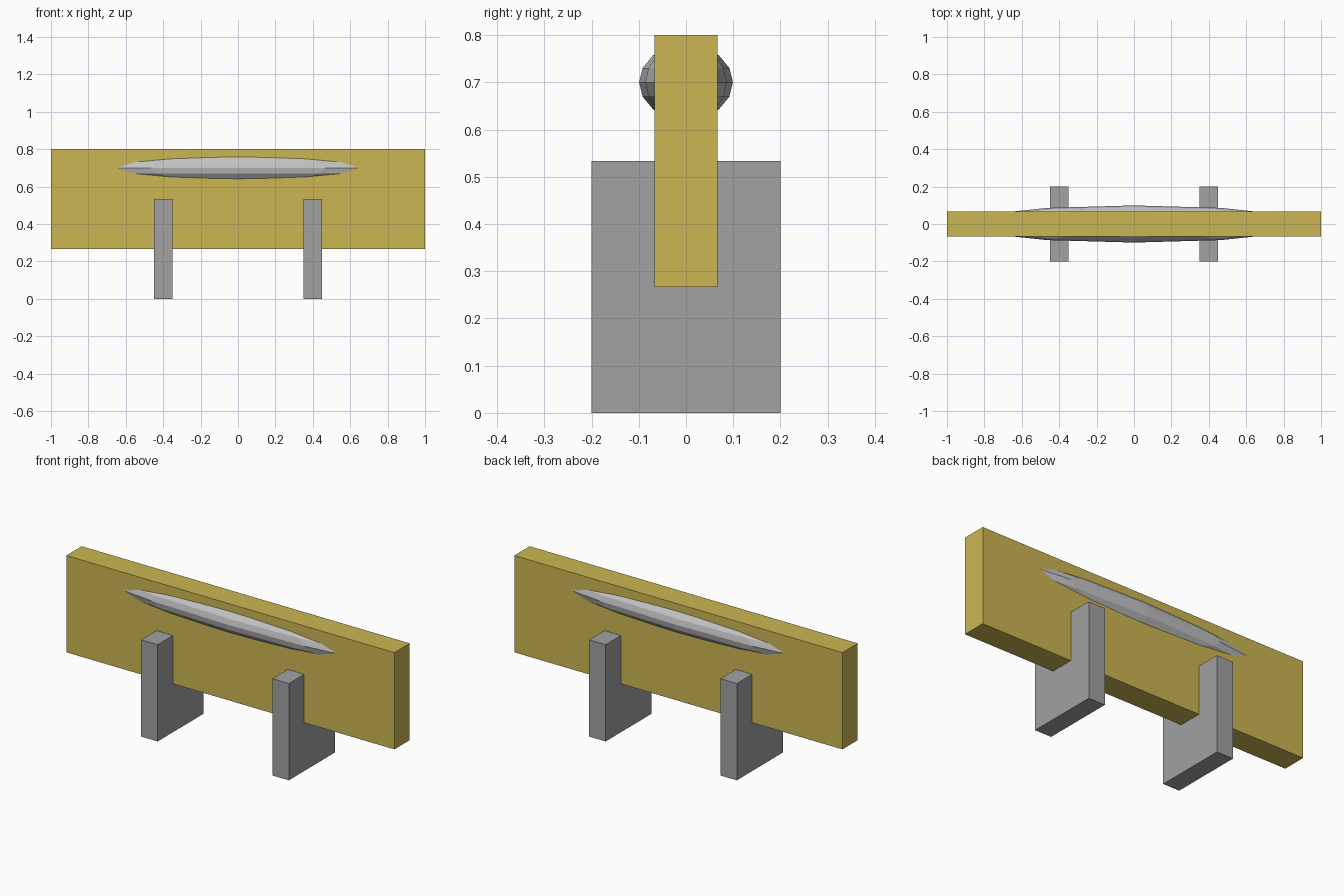
import bpy

if "Cube" in bpy.data.objects:
    bpy.data.objects.remove(bpy.data.objects["Cube"])


def material(name, color):
    m = bpy.data.materials.new(name)
    m.diffuse_color = (*color, 1.0)
    m.use_nodes = True
    m.node_tree.nodes["Principled BSDF"].inputs["Base Color"].default_value = m.diffuse_color
    return m


gold = material("gold", (0.60, 0.47, 0.084))
grey = material("grey", (0.36, 0.36, 0.36))
silver = material("silver", (0.55, 0.55, 0.55))


def box(name, center, size, mat):
    bpy.ops.mesh.primitive_cube_add(size=1, location=center)
    ob = bpy.context.object
    ob.name = name
    ob.scale = size
    ob.data.materials.append(mat)
    return ob


# long upright board
box("board", (0, 0, 0.5333), (2.0, 0.1333, 0.5333), gold)

# two slab feet crossing the board
for side, x in (("left", -0.4), ("right", 0.4)):
    box(f"{side}_foot", (x, 0, 0.2667), (0.1, 0.4, 0.5333), grey)

# stretched faceted ellipsoid bulging out of both faces of the board
bpy.ops.mesh.primitive_uv_sphere_add(segments=12, ring_count=8, radius=1,
                                     location=(0, 0, 0.7))
bulge = bpy.context.object
bulge.name = "bulge"
bulge.scale = (0.9333, 0.0993, 0.08)
bulge.data.materials.append(silver)
